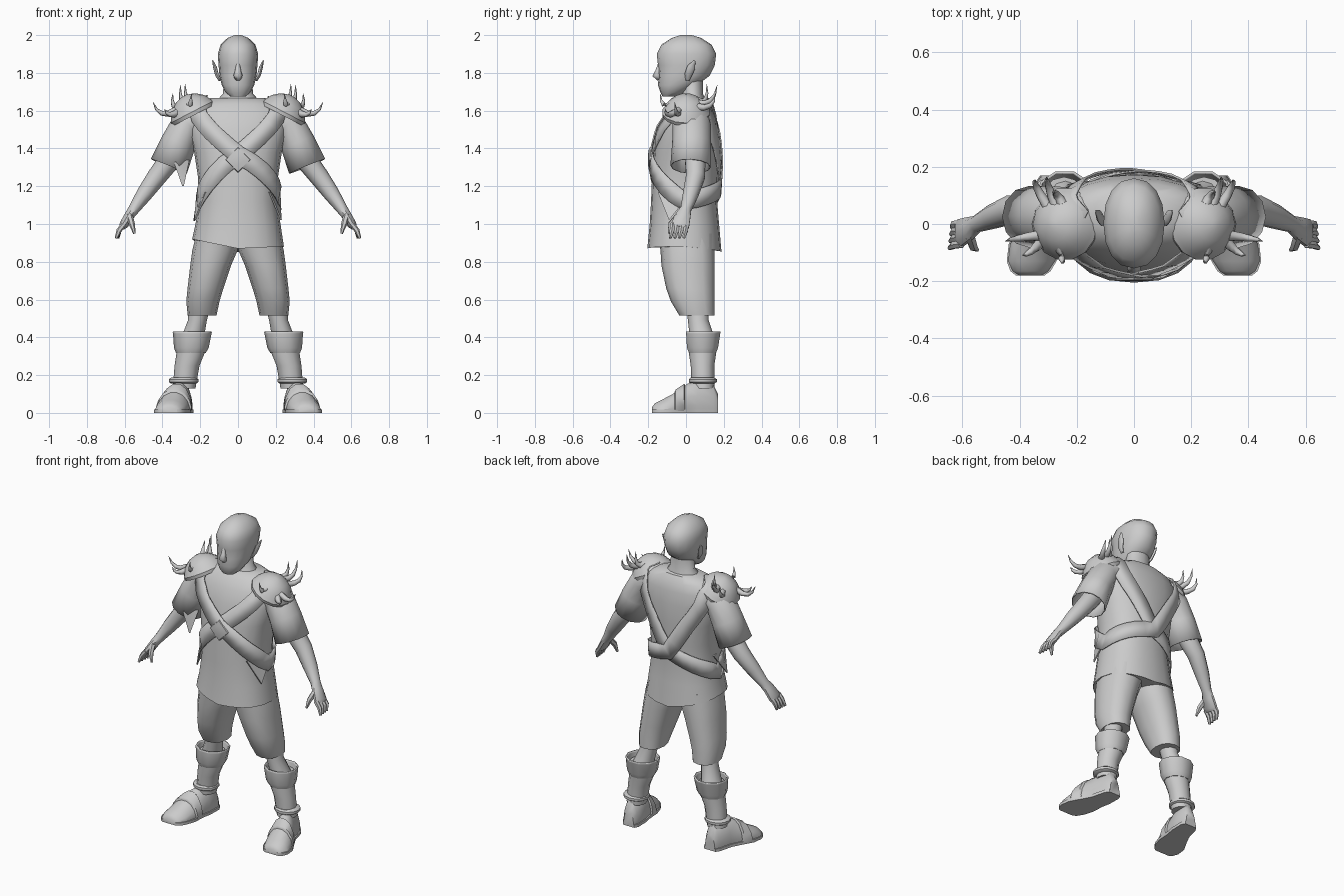
import bpy, bmesh, math
from mathutils import Vector

if "Cube" in bpy.data.objects:
    bpy.data.objects.remove(bpy.data.objects["Cube"])

grey = bpy.data.materials.new("plain grey")
grey.diffuse_color = (0.6, 0.6, 0.6, 1)
grey.use_nodes = True
grey.node_tree.nodes["Principled BSDF"].inputs["Base Color"].default_value = grey.diffuse_color


def make(name, rings, caps=(True, True), mirror=False, closed=False, solid=0, angle=40):
    """Skin a list of point rings into one smooth-shaded object."""
    bm = bmesh.new()
    vr = [[bm.verts.new(p) for p in r] for r in rings]
    n = len(vr[0])
    pairs = list(zip(vr, vr[1:])) + ([(vr[-1], vr[0])] if closed else [])
    for a, b in pairs:
        for i in range(n if n > 2 else 1):
            j = (i + 1) % n
            bm.faces.new((a[i], a[j], b[j], b[i]))
    if n > 2 and not closed:
        if caps[0]:
            bm.faces.new(vr[0][::-1])
        if caps[1]:
            bm.faces.new(vr[-1])
    bmesh.ops.recalc_face_normals(bm, faces=bm.faces)
    me = bpy.data.meshes.new(name)
    bm.to_mesh(me)
    bm.free()
    me.materials.append(grey)
    ob = bpy.data.objects.new(name, me)
    bpy.context.collection.objects.link(ob)
    if solid:
        m = ob.modifiers.new("thickness", 'SOLIDIFY')
        m.thickness, m.offset = solid, 0
    if mirror:
        ob.modifiers.new("mirror", 'MIRROR').use_mirror_merge = False
    bpy.context.view_layer.objects.active = ob
    ob.select_set(True)
    bpy.ops.object.shade_smooth_by_angle(angle=math.radians(angle))
    ob.select_set(False)
    return ob


def oval(cx, z, rx, y0, y1, t, e=2.0):
    c, s = math.cos(t), math.sin(t)
    f = lambda v: math.copysign(abs(v) ** (2 / e), v)
    return Vector((cx + rx * f(c), (y0 + y1) / 2 + (y1 - y0) / 2 * f(s), z))


def loft(name, secs, n=12, e=2.0, **kw):
    """Stack of level ovals: (centre x, z, half width, front y, back y)."""
    return make(name, [[oval(*s, 2 * math.pi * i / n, e) for i in range(n)] for s in secs], **kw)


def tube(name, pts, radii, n=10, **kw):
    """Rings square to a path; a radius is a number or a (across, depth) pair."""
    pts = [Vector(p) for p in pts]
    rings = []
    for k, p in enumerate(pts):
        t = (pts[min(k + 1, len(pts) - 1)] - pts[max(k - 1, 0)]).normalized()
        u = Vector((0, 1, 0)).cross(t)
        u = u.normalized() if u.length > 0.1 else Vector((1, 0, 0))
        v = t.cross(u)
        a, b = radii[k] if isinstance(radii[k], tuple) else (radii[k],) * 2
        rings.append([p + u * a * math.cos(q) + v * b * math.sin(q)
                      for q in (2 * math.pi * i / n for i in range(n))])
    return make(name, rings, **kw)


# Head, nose, ears, neck
loft("head", [(0, 1.675, .04, -.125, -.05), (0, 1.695, .065, -.135, -.01), (0, 1.735, .086, -.148, .06),
              (0, 1.785, .098, -.145, .125), (0, 1.84, .103, -.148, .152), (0, 1.9, .107, -.155, .16),
              (0, 1.95, .092, -.13, .135), (0, 1.985, .055, -.075, .08), (0, 2.0, .018, -.03, .03)], n=16, e=2.2)
tube("nose", [(0, -.14, 1.85), (0, -.148, 1.81), (0, -.156, 1.787), (0, -.14, 1.768)],
     [(.01, .008), (.016, .014), (.024, .022), (.018, .014)], n=8, angle=80)
tube("ear", [(.095, .008, 1.76), (.112, .012, 1.79), (.122, .028, 1.83), (.134, .045, 1.865)],
     [(.008, .01), (.01, .02), (.01, .022), (.003, .005)], n=8, mirror=True)
loft("neck", [(0, 1.58, .13, -.08, .12), (0, 1.65, .115, -.045, .105), (0, 1.69, .08, -.02, .09),
              (0, 1.78, .072, -.03, .09)])

# Shirt body: the sections also guide the straps
BODY = [(0, .87, .243, -.205, .188), (0, 1.0, .225, -.192, .175), (0, 1.12, .207, -.185, .165),
        (0, 1.25, .212, -.18, .172), (0, 1.38, .232, -.17, .175), (0, 1.5, .265, -.145, .172),
        (0, 1.58, .262, -.112, .16), (0, 1.635, .22, -.075, .145), (0, 1.668, .14, -.035, .12)]
body = loft("shirt", BODY, n=20, e=2.3)
for v in body.data.vertices:  # uneven hem
    if v.co.z < .88:
        v.co.z += .03 * abs(v.co.x) / .24 - .1 * max(v.co.y, 0) - .08 * v.co.x


def body_point(t, z):
    for a, b in zip(BODY, BODY[1:]):
        if z <= b[1]:
            f = (z - a[1]) / (b[1] - a[1])
            return oval(*[p + (q - p) * f for p, q in zip(a, b)], t, 2.3)
    return oval(*BODY[-1], t, 2.3)


# Crossed straps, each looping from one shoulder to the opposite hip
for side, label, hip in ((1, "right", 1.06), (-1, "left", 1.12)):
    keys = [(0, 1.645), (-35, 1.6), (-90, 1.365), (-180, hip), (-270, 1.2), (-325, 1.59), (-360, 1.645)]
    mid, normals = [], []
    for (t0, z0), (t1, z1) in zip(keys, keys[1:]):
        for k in range(6):
            t, z = math.radians(t0 + (t1 - t0) * k / 6), z0 + (z1 - z0) * k / 6
            p = body_point(t, z)
            nrm = (body_point(t + .05, z) - body_point(t - .05, z)).cross(
                body_point(t, z + .02) - body_point(t, z - .02)).normalized()
            mid.append(p + nrm * (.01 if side > 0 else .016))
            normals.append(nrm)
    strip = []
    for k, p in enumerate(mid):
        across = (mid[(k + 1) % len(mid)] - mid[k - 1]).cross(normals[k]).normalized() * .048
        strip.append([Vector((q.x * side, q.y, q.z)) for q in (p - across, p + across)])
    make(label + "_strap", strip, closed=True, solid=.008)

# Chest buckle where the straps cross
make("strap_knot", [[(x * k, y, 1.34 + z * k) for x, z in ((.07, 0), (0, .07), (-.07, 0), (0, -.07))]
                    for y, k in ((-.17, 1), (-.195, .9), (-.2, .5))])

# Sleeves, arms and hands
tube("sleeve", [(.18, .03, 1.575), (.265, .03, 1.53), (.315, .03, 1.43), (.366, .025, 1.305)],
     [(.07, .09), (.085, .098), (.09, .1), (.1, .105)], n=12, caps=(True, False), mirror=True, solid=.006)
tube("arm", [(.3, .04, 1.45), (.36, .05, 1.34), (.43, .05, 1.25), (.495, .025, 1.16), (.55, 0, 1.08),
             (.575, -.015, 1.045), (.605, -.03, .995), (.615, -.033, .98)],
     [.06, .058, .052, .043, .03, (.026, .042), (.024, .05), (.015, .045)], n=10, mirror=True)
for k in range(4):
    y = -.07 + k * .024
    tube("finger_%d" % (k + 1), [(.603, y, 1.0), (.63, y - .004, .965), (.645 - .003 * k, y - .014, .925)],
         [.015, .014, .008], n=6, mirror=True)
tube("thumb", [(.575, -.04, 1.045), (.562, -.08, 1.0), (.548, -.09, .95)], [.018, .016, .007], n=6, mirror=True)

# Torn cloth hanging from the sleeves and hips
for name, tri in (("sleeve_tear", [(-.34, -.075, 1.33), (-.265, -.03, 1.34), (-.295, -.075, 1.2)]),
                  ("hip_tear", [(-.17, -.15, 1.17), (-.22, .03, 1.17), (-.232, -.09, 1.02)])):
    make(name, [[Vector(p) + Vector((d, 0, 0)) for p in tri] for d in (0, .008)], mirror=name == "hip_tear")

# Shoulder pads with curved spikes
C, N = Vector((.245, 0, 1.598)), Vector((.46, 0, .89)).normalized()
tube("shoulder_pad", [C + N * h for h in (-.025, -.005, .01, .045, .075, .09)],
     [.124, .128, .118, .098, .06, .015], n=14, mirror=True)
SPIKES = [((.27, .06, 1.64), (.31, .15, 1.62), (.305, .165, 1.735)),
          ((.3, .06, 1.62), (.36, .15, 1.6), (.345, .155, 1.69)),
          ((.25, .07, 1.65), (.28, .12, 1.63), (.28, .11, 1.74)),
          ((.26, -.06, 1.64), (.255, -.14, 1.6), (.245, -.135, 1.69)),
          ((.33, -.04, 1.6), (.42, -.05, 1.55), (.45, -.06, 1.645)),
          ((.32, -.06, 1.59), (.37, -.11, 1.56), (.39, -.11, 1.61))]
for k, path in enumerate(SPIKES):
    a, b, c = map(Vector, path)
    curve = [a * (1 - t) ** 2 + b * 2 * t * (1 - t) + c * t * t for t in (0, .25, .5, .75, 1)]
    tube("pad_spike_%d" % (k + 1), curve, [.02, .017, .013, .008, .001], n=6, mirror=True, angle=70)

# Knee-length trousers, shins and boots
loft("trouser_leg", [(.11, .95, .11, -.15, .15), (.122, .86, .12, -.135, .15), (.145, .78, .108, -.13, .152),
                     (.172, .66, .095, -.105, .15), (.186, .59, .088, -.08, .15), (.19, .515, .076, -.035, .15)],
     n=12, e=2.3, mirror=True)
loft("shin", [(.2, .58, .06, .0, .12), (.215, .49, .05, .01, .12), (.24, .4, .06, .02, .15)], mirror=True)
loft("boot_shaft", [(.245, .4, .075, .015, .165), (.25, .32, .075, .015, .16), (.27, .25, .066, .025, .15),
                    (.285, .13, .06, .03, .15)], mirror=True)
loft("boot_cuff", [(.242, .43, .1, .0, .185), (.242, .42, .098, .0, .182), (.247, .345, .088, .005, .17),
                   (.25, .32, .076, .015, .16)], n=10, caps=(False, True), mirror=True, solid=.008)
loft("ankle_ring", [(.288, .155, .066, .025, .15), (.288, .163, .078, .015, .163), (.288, .178, .078, .015, .163),
                    (.288, .187, .066, .025, .15)], mirror=True)


def foot_ring(y, cx, w, h, grow=0.0):
    w, h = w + grow, h + grow
    half = [(.92, 0), (1, .25), (.88, .55), (.6, .85), (.22, 1)]
    return [(cx + a * w, y, b * h) for a, b in half] + [(cx - a * w, y, b * h) for a, b in half[::-1]]


FOOT = [(.17, .288, .035, .1), (.145, .29, .05, .15), (.06, .302, .06, .165), (.01, .32, .068, .155),
        (-.07, .345, .088, .1), (-.13, .358, .082, .068), (-.165, .362, .065, .05), (-.18, .363, .045, .03)]
make("shoe", [foot_ring(*f) for f in FOOT], mirror=True)
make("shoe_strap", [foot_ring(-.005, .324, .07, .145, .004), foot_ring(-.01, .326, .072, .142, .011),
                    foot_ring(-.055, .34, .083, .112, .011), foot_ring(-.06, .342, .085, .108, .004)], mirror=True)
make("sole", [[(cx - w - .005, y, 0), (cx + w + .005, y, 0), (cx + w + .005, y, .018), (cx - w - .005, y, .018)]
              for y, cx, w, h in FOOT], mirror=True)
